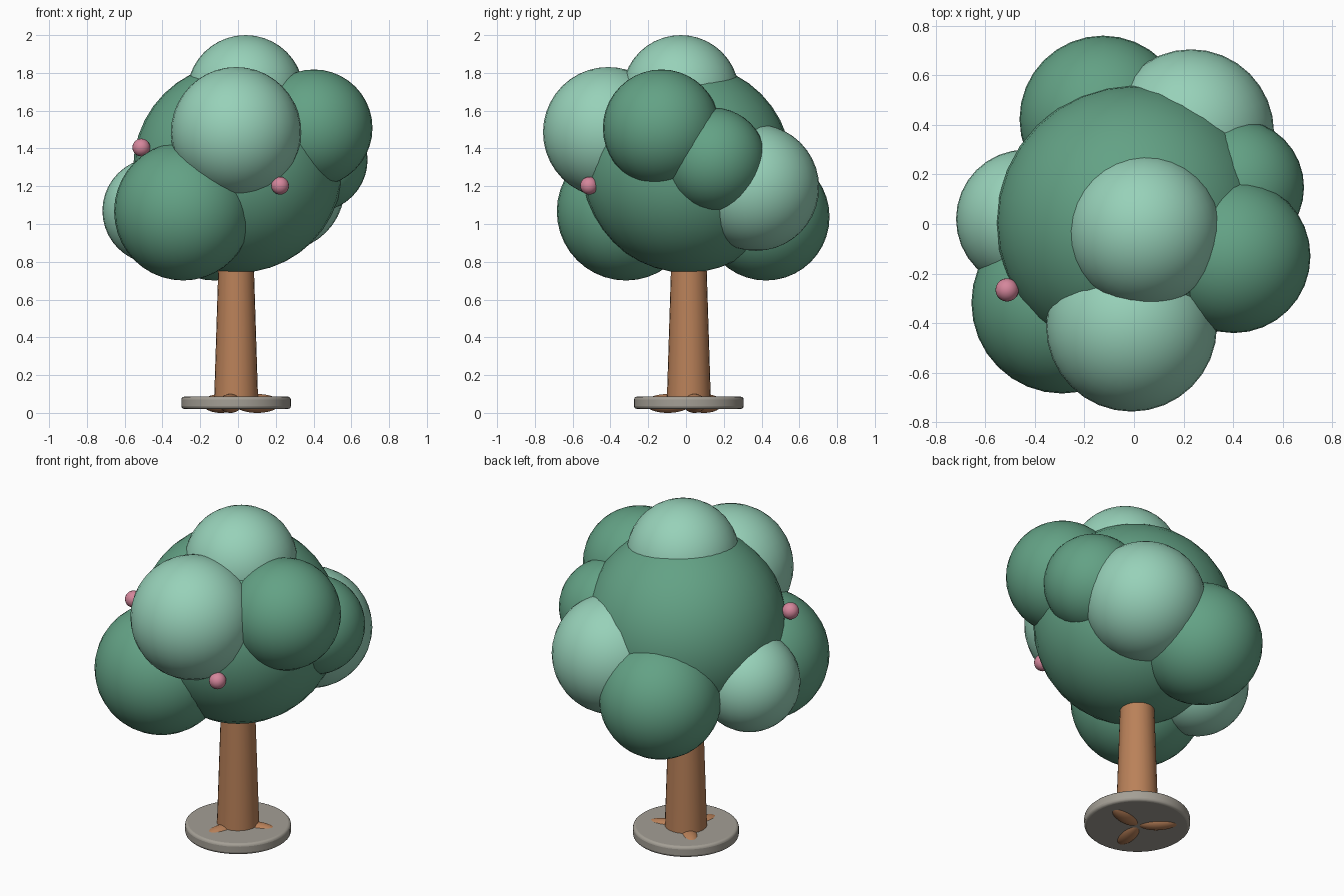
import bpy, math

if "Cube" in bpy.data.objects:
    bpy.data.objects.remove(bpy.data.objects["Cube"])


def material(name, rgb):
    m = bpy.data.materials.new(name)
    m.diffuse_color = (*rgb, 1)
    m.use_nodes = True
    m.node_tree.nodes["Principled BSDF"].inputs["Base Color"].default_value = m.diffuse_color
    return m


dark_green = material("dark leaf green", (0.125, 0.36, 0.235))
light_green = material("light leaf green", (0.31, 0.64, 0.485))
bark = material("bark brown", (0.49, 0.22, 0.10))
stone = material("stone grey", (0.37, 0.345, 0.30))
pink = material("blossom pink", (0.66, 0.24, 0.33))


def finish(name, mat):
    o = bpy.context.object
    o.name = name
    o.data.materials.append(mat)
    return o


def ball(name, loc, radii, mat, turn=0, segs=32, rings=20):
    bpy.ops.mesh.primitive_uv_sphere_add(segments=segs, ring_count=rings, radius=1,
                                         location=loc, rotation=(0, 0, turn))
    o = finish(name, mat)
    o.scale = radii if isinstance(radii, tuple) else (radii,) * 3
    bpy.ops.object.shade_smooth()
    return o


CX, CY = -0.01, 0.015  # trunk axis

# Round base plate with softened rims
bpy.ops.mesh.primitive_cylinder_add(vertices=48, radius=0.29, depth=0.065,
                                    location=(CX, CY, 0.0535))
plate = finish("base_plate", stone)
bev = plate.modifiers.new("soft rim", 'BEVEL')
bev.width, bev.segments, bev.limit_method = 0.015, 3, 'ANGLE'
bpy.ops.object.shade_smooth_by_angle(angle=math.radians(40))

# Tapered trunk running up into the crown
bpy.ops.mesh.primitive_cone_add(vertices=24, radius1=0.117, radius2=0.087, depth=0.95,
                                location=(CX, CY, 0.525))
finish("trunk", bark)
bpy.ops.object.shade_smooth_by_angle(angle=math.radians(40))

# Three roots poking through the plate
for i in range(3):
    a = math.radians(15 + 120 * i)
    ball(f"root_{i + 1}", (CX + 0.115 * math.cos(a), CY + 0.115 * math.sin(a), 0.05),
         (0.125, 0.055, 0.05), bark, a)

# Crown: a large core and overlapping leaf clumps
clumps = [
    ("crown_core", (0, 0.005, 1.297), 0.555, dark_green),
    ("clump_top", (0.04, -0.028, 1.69), 0.31, light_green),
    ("clump_front", (-0.01, -0.412, 1.486), 0.345, light_green),
    ("clump_front_left", (-0.29, -0.318, 1.067), 0.366, dark_green),
    ("clump_left", (-0.438, 0.02, 1.07), 0.28, light_green),
    ("clump_right", (0.402, -0.13, 1.508), 0.31, dark_green),
    ("clump_right_back", (0.412, 0.148, 1.34), 0.274, dark_green),
    ("clump_back_right", (0.23, 0.37, 1.193), 0.335, light_green),
    ("clump_back_left", (-0.125, 0.423, 1.038), 0.337, dark_green),
]
for name, loc, r, mat in clumps:
    ball(name, loc, r, mat)

# Two small blossoms
ball("blossom_left", (-0.512, -0.266, 1.405), 0.047, pink, segs=20, rings=12)
ball("blossom_front", (0.223, -0.513, 1.203), 0.047, pink, segs=20, rings=12)
